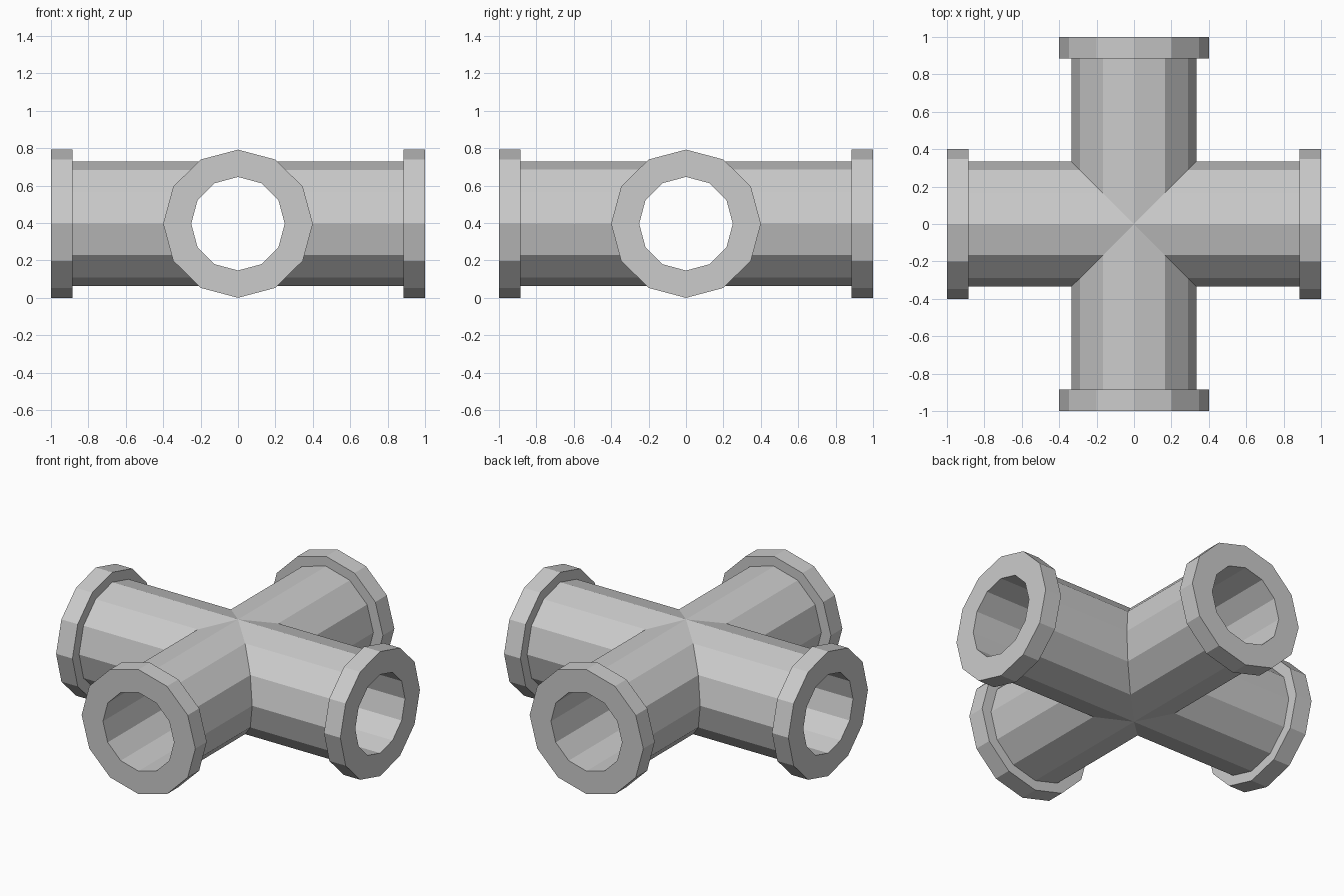
import bpy, bmesh, math

if "Cube" in bpy.data.objects:
    bpy.data.objects.remove(bpy.data.objects["Cube"])

SIDES = 12
CENTRE_Z = 0.396

# Lengthwise profile of one arm: (distance from centre, radius, height radius)
# None means the ring is cut on the 45 degree mitre where the arms meet.
PROFILE = [
    (None, 0.333, 0.333),    # outer pipe at the junction
    (0.885, 0.333, 0.333),   # outer pipe meets the flange
    (0.885, 0.40, 0.396),    # flange back
    (1.0, 0.40, 0.396),      # flange front
    (1.0, 0.25, 0.25),       # mouth of the bore
    (None, 0.25, 0.25),      # bore at the junction
]


def add_arm(bm, angle):
    ca, sa = math.cos(angle), math.sin(angle)
    rings = []
    for dist, ry, rz in PROFILE:
        ring = []
        for i in range(SIDES):
            t = 2 * math.pi * i / SIDES
            y, z = ry * math.cos(t), rz * math.sin(t)
            x = abs(y) if dist is None else dist
            ring.append(bm.verts.new((x * ca - y * sa, x * sa + y * ca, z + CENTRE_Z)))
        rings.append(ring)
    for a, b in zip(rings, rings[1:]):
        for i in range(SIDES):
            j = (i + 1) % SIDES
            bm.faces.new((a[i], a[j], b[j], b[i]))


# Four flanged arms joined into one hollow cross
bm = bmesh.new()
for k in range(4):
    add_arm(bm, k * math.pi / 2)
bmesh.ops.remove_doubles(bm, verts=bm.verts[:], dist=1e-4)
bm.normal_update()

# Make the flange fronts face outward
front = next(f for f in bm.faces if f.calc_center_median().x > 0.999)
if front.normal.x < 0:
    bmesh.ops.reverse_faces(bm, faces=bm.faces[:])

mesh = bpy.data.meshes.new("pipe_cross")
bm.to_mesh(mesh)
bm.free()
obj = bpy.data.objects.new("pipe_cross", mesh)
bpy.context.collection.objects.link(obj)
